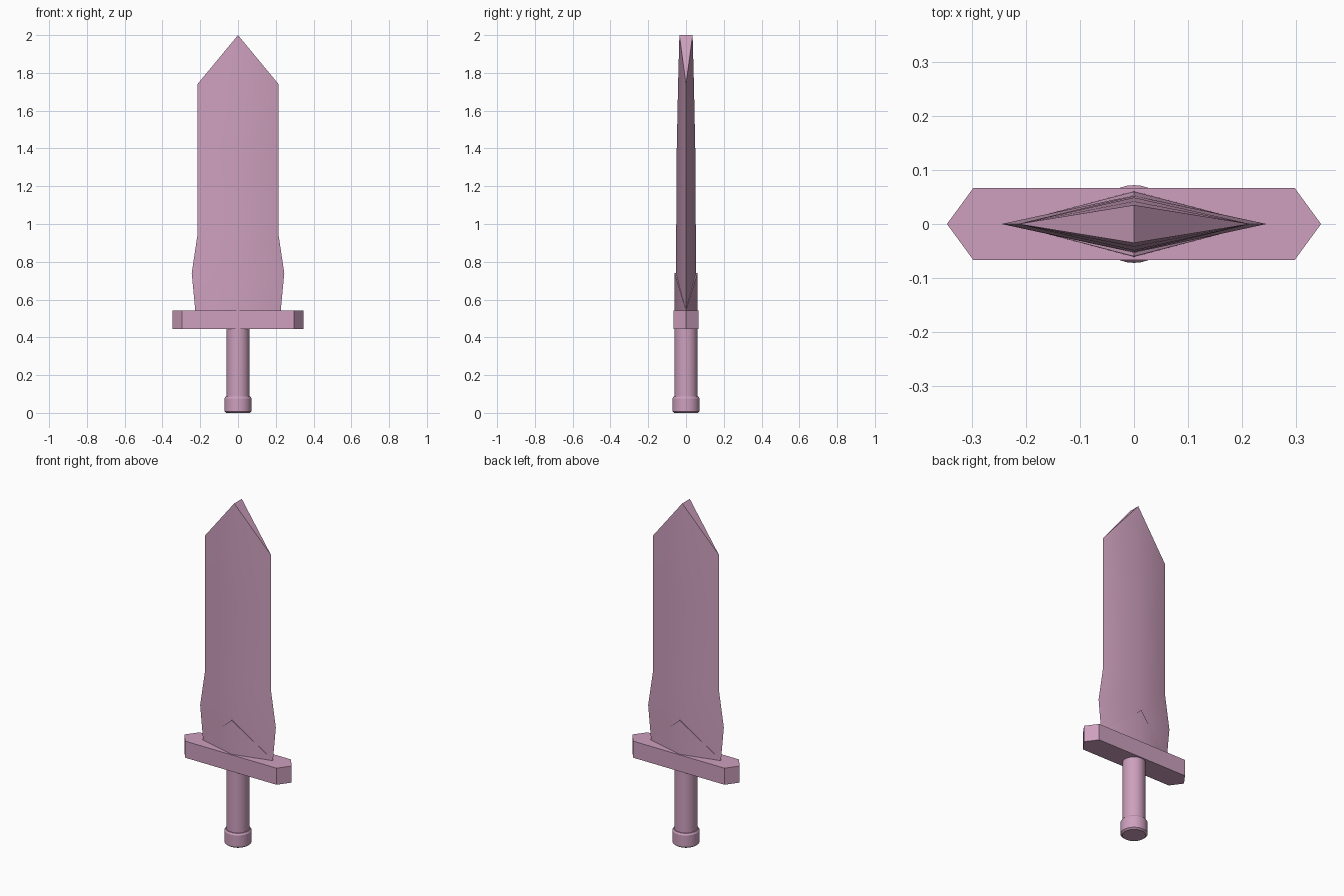
import bpy, bmesh, math

cube = bpy.data.objects.get("Cube")
if cube:
    bpy.data.objects.remove(cube, do_unlink=True)

pink = bpy.data.materials.new("dusty_pink")
pink.use_nodes = True
COLOUR = (0.61, 0.35, 0.51, 1)
pink.diffuse_color = COLOUR
pink.node_tree.nodes["Principled BSDF"].inputs["Base Color"].default_value = COLOUR


def finish(name, bm):
    bmesh.ops.recalc_face_normals(bm, faces=bm.faces)
    mesh = bpy.data.meshes.new(name)
    bm.to_mesh(mesh)
    bm.free()
    obj = bpy.data.objects.new(name, mesh)
    bpy.context.collection.objects.link(obj)
    mesh.materials.append(pink)
    bpy.ops.object.select_all(action='DESELECT')
    obj.select_set(True)
    bpy.context.view_layer.objects.active = obj
    bpy.ops.object.shade_smooth_by_angle(angle=math.radians(32))
    return obj


def loft(bm, rings):
    """Bridge closed rings of points with quads; return the vertex rings."""
    loops = [[bm.verts.new(p) for p in ring] for ring in rings]
    for a, b in zip(loops, loops[1:]):
        n = len(a)
        for i in range(n):
            j = (i + 1) % n
            bm.faces.new((a[i], a[j], b[j], b[i]))
    return loops


def ridged_wedge(name, levels, tip_depth, tip_z):
    """Diamond sections (half width, half depth, z) closed by a chisel tip."""
    bm = bmesh.new()
    loops = loft(bm, [[(w, 0, z), (0, d, z), (-w, 0, z), (0, -d, z)]
                      for w, d, z in levels])
    bm.faces.new(loops[0])
    back = bm.verts.new((0, tip_depth, tip_z))
    front = bm.verts.new((0, -tip_depth, tip_z))
    right, rear, left, face = loops[-1]
    for side in (right, left):
        bm.faces.new((side, rear, back))
        bm.faces.new((side, face, front))
        bm.faces.new((side, back, front))
    return finish(name, bm)


def turned(name, profile, sides=32):
    """Closed round part from (radius, z) points."""
    bm = bmesh.new()
    turn = [2 * math.pi * i / sides for i in range(sides)]
    loops = loft(bm, [[(r * math.cos(a), r * math.sin(a), z) for a in turn]
                      for r, z in profile])
    bm.faces.new(loops[0])
    bm.faces.new(loops[-1])
    return finish(name, bm)


# Blade with flared base and chisel point
ridged_wedge("blade", [(0.225, 0.052, 0.53), (0.245, 0.053, 0.74),
                       (0.215, 0.052, 0.94), (0.215, 0.049, 1.4),
                       (0.215, 0.042, 1.74)], 0.035, 2.0)

# Raised chevron collar at the blade root
ridged_wedge("blade_collar", [(0.23, 0.061, 0.53), (0.23, 0.061, 0.542)], 0.06, 0.74)

# Crossguard with pointed ends
bm = bmesh.new()
outline = [(0.346, 0), (0.297, 0.067), (-0.297, 0.067),
           (-0.346, 0), (-0.297, -0.067), (0.297, -0.067)]
ends = loft(bm, [[(x, y, z) for x, y in outline] for z in (0.445, 0.542)])
for ring in ends:
    bm.faces.new(ring)
finish("crossguard", bm)

# Handle and pommel
turned("grip", [(0.061, 0.07), (0.061, 0.45)])
turned("pommel", [(0.062, 0), (0.072, 0.008), (0.072, 0.077), (0.066, 0.086)])
